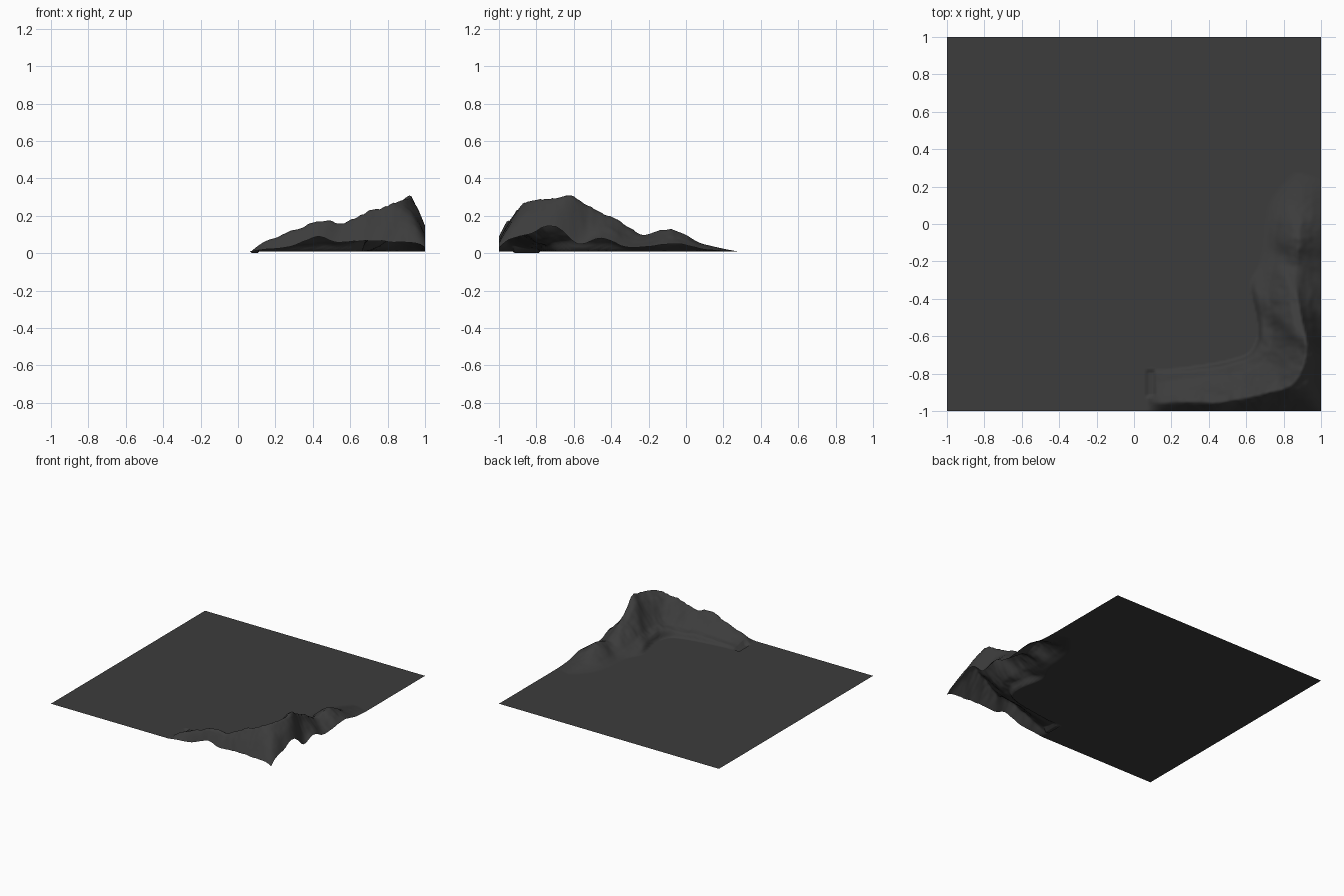
import bpy, bmesh, math
from mathutils import Vector, noise
from mathutils.bvhtree import BVHTree

if "Cube" in bpy.data.objects:
    bpy.data.objects.remove(bpy.data.objects["Cube"])

BASE = 0.01      # height of the flat ground
N = 190          # grid resolution

# Crest of the ridge, its outer rim on the border, and its inner foot
crest = [(.07, -.94, .01), (.14, -.955, .06), (.28, -.95, .115), (.45, -.955, .178),
         (.57, -.935, .165), (.70, -.905, .225), (.80, -.88, .25), (.87, -.83, .285),
         (.915, -.72, .293), (.92, -.62, .312), (.89, -.48, .225), (.87, -.35, .172),
         (.87, -.24, .10), (.88, -.08, .125), (.90, .08, .055), (.90, .27, .01)]
rim = [(.07, -1, .01), (.14, -1, .02), (.28, -1, .035), (.43, -1, .09),
       (.52, -1, .06), (.68, -1, .065), (.85, -1, .06), (1, -1, .03),
       (1, -.85, .10), (1, -.70, .145), (1, -.58, .05), (1, -.45, .08),
       (1, -.30, .03), (1, -.06, .05), (1, .10, .02), (1, .24, .01)]
foot = [(.07, -.76), (.14, -.78), (.28, -.77), (.45, -.745),
        (.55, -.72), (.62, -.69), (.66, -.62), (.665, -.55),
        (.655, -.48), (.63, -.37), (.63, -.30), (.67, -.22),
        (.69, -.12), (.70, -.02), (.73, .13), (.85, .28)]
foot = [(x, y, BASE) for x, y in foot]

# Inner slope profiles (distance, height): terraced on the front arm, soft on the side arm
TERRACE = [(0, 0), (.1, .22), (.35, .30), (.55, .50), (.8, .83), (1, 1)]
SOFT = [(0, 0), (.1, .04), (.35, .28), (.55, .58), (.8, .9), (1, 1)]


def smooth_path(pts, steps=6):
    """Catmull-Rom curve through the points."""
    p = [Vector(q) for q in pts]
    p = [p[0]] + p + [p[-1]]
    out = []
    for i in range(1, len(p) - 2):
        a, b, c, d = p[i - 1:i + 3]
        for k in range(steps):
            t = k / steps
            out.append(.5 * (2 * b + (c - a) * t + (2 * a - 5 * b + 4 * c - d) * t ** 2
                             + (3 * b - a - 3 * c + d) * t ** 3))
    return out + [p[-1]]


def ridge_surface():
    """Loft foot -> crest -> rim as a guide surface for the height field."""
    verts, faces = [], []
    rails = list(zip(smooth_path(foot), smooth_path(crest), smooth_path(rim)))
    for i, (f, c, r) in enumerate(rails):
        blend = min(max((i / len(rails) - .45) / .3, 0), 1)
        row = []
        for (t, h1), (_, h2) in zip(TERRACE, SOFT):
            v = f.lerp(c, t)
            v.z = f.z + (c.z - f.z) * (h1 + (h2 - h1) * blend)
            row.append(v)
        mid = c.lerp(r, .5)
        mid.z += (c.z - r.z) * .06
        row += [mid, r, Vector((r.x * 1.05 if r.x > .95 else r.x, r.y * 1.05 if r.y < -.9 else r.y, r.z))]
        verts += row
    w = len(verts) // len(rails)
    for i in range(len(rails) - 1):
        for j in range(w - 1):
            a = i * w + j
            faces += [(a, a + 1, a + w), (a + 1, a + w + 1, a + w)]
    return BVHTree.FromPolygons(verts, faces)


guide = ridge_surface()


def height(x, y):
    hit = guide.ray_cast(Vector((x, y, 2)), Vector((0, 0, -1)))[0]
    z = max(hit.z, BASE) if hit else BASE
    # Rocky roughness that grows with height
    rough = min((z - BASE) / .12, 1)
    z += rough * .012 * noise.noise(Vector((x * 14, y * 14, 3)))
    z += rough * .005 * noise.noise(Vector((x * 33, y * 33, 7)))
    # Shallow dip at the end of the front arm
    if .07 < x < .11 and -.92 < y < -.78:
        z = 0
    return z


# Terrain sheet
bm = bmesh.new()
bmesh.ops.create_grid(bm, x_segments=N, y_segments=N, size=1)
for v in bm.verts:
    v.co.z = height(v.co.x, v.co.y)
mesh = bpy.data.meshes.new("terrain")
bm.to_mesh(mesh)
bm.free()
terrain = bpy.data.objects.new("terrain", mesh)
bpy.context.collection.objects.link(terrain)
mesh.polygons.foreach_set("use_smooth", [True] * len(mesh.polygons))

# Dark rock colour
mat = bpy.data.materials.new("dark_rock")
mat.diffuse_color = (.045, .045, .045, 1)
mat.use_nodes = True
mat.node_tree.nodes["Principled BSDF"].inputs["Base Color"].default_value = mat.diffuse_color
mesh.materials.append(mat)
